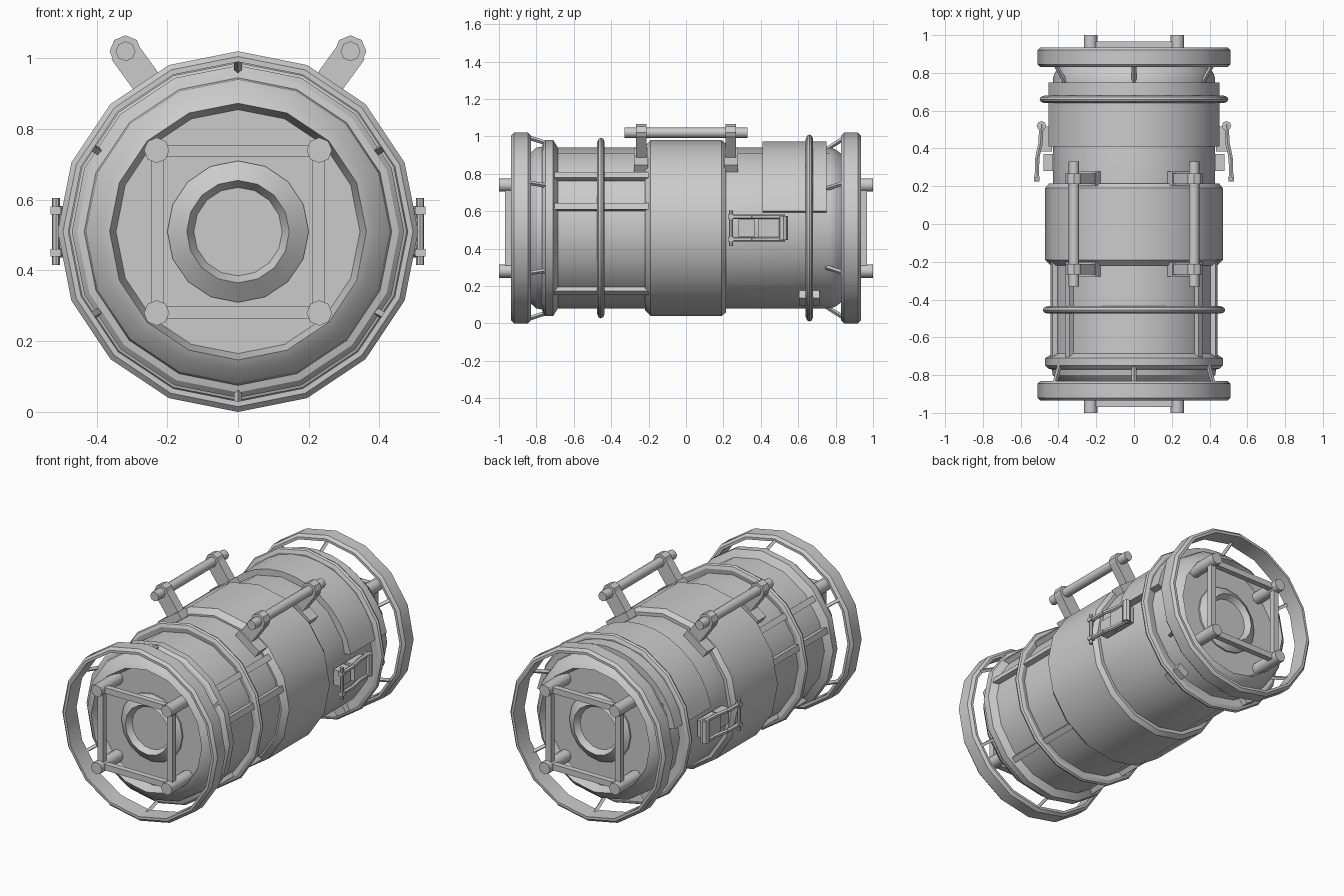
import bpy, bmesh
from math import sin, cos, pi, radians
from mathutils import Matrix, Vector

if "Cube" in bpy.data.objects:
    bpy.data.objects.remove(bpy.data.objects["Cube"])

metal = bpy.data.materials.new("grey_metal")
metal.use_nodes = True
GREY = (0.6, 0.6, 0.6, 1)
metal.diffuse_color = GREY
metal.node_tree.nodes["Principled BSDF"].inputs["Base Color"].default_value = GREY

AXIS = 0.51   # height of the long axis
made = []


def finish(name, bm, mirror="", angle=30):
    bmesh.ops.recalc_face_normals(bm, faces=bm.faces)
    mesh = bpy.data.meshes.new(name)
    bm.to_mesh(mesh)
    bm.free()
    mesh.materials.append(metal)
    ob = bpy.data.objects.new(name, mesh)
    bpy.context.collection.objects.link(ob)
    if mirror:
        mod = ob.modifiers.new("Mirror", "MIRROR")
        mod.use_axis = ["X" in mirror, "Y" in mirror, False]
    made.append((ob, angle))
    return ob


def lathe(name, profile, closed=False, sides=16, start=0, sweep=2 * pi):
    """Turn (y, radius) points around the long axis."""
    bm = bmesh.new()
    full = sweep > 6.28
    rows = []
    for i in range(sides if full else sides + 1):
        a = start + sweep * i / sides
        rows.append([bm.verts.new((r * cos(a), y, AXIS + r * sin(a))) for y, r in profile])
    n = len(profile)
    for i in range(sides):
        a, b = rows[i], rows[(i + 1) % len(rows)]
        for j in range(n if closed else n - 1):
            k = (j + 1) % n
            bm.faces.new((a[j], a[k], b[k], b[j]))
    if not full:
        bm.faces.new(rows[0])
        bm.faces.new(rows[-1])
    bmesh.ops.remove_doubles(bm, verts=bm.verts, dist=0.0001)
    return finish(name, bm)


def box(bm, centre, size, rot=None):
    m = Matrix.Translation(centre) @ (rot or Matrix()) @ Matrix.Diagonal((*size, 1))
    bmesh.ops.create_cube(bm, size=1, matrix=m)


def rod(bm, a, b, r, sides=8):
    a, b = Vector(a), Vector(b)
    d = b - a
    m = Matrix.Translation((a + b) / 2) @ d.to_track_quat("Z", "Y").to_matrix().to_4x4()
    bmesh.ops.create_cone(bm, cap_ends=True, segments=sides, radius1=r, radius2=r,
                          depth=d.length, matrix=m)


def polar(deg, r, y):
    a = radians(deg)
    return (r * cos(a), y, AXIS + r * sin(a))


def turn(deg):
    """Local x points outward at this angle round the long axis."""
    return Matrix.Rotation(-radians(deg), 4, "Y")


# Main shell, with domed lips and recessed end plates
lathe("shell", [(-0.80, 0), (-0.80, 0.345), (-0.86, 0.363), (-0.845, 0.39), (-0.80, 0.43),
                (-0.77, 0.435), (-0.765, 0.455), (-0.75, 0.47), (-0.71, 0.47), (-0.685, 0.43),
                (-0.22, 0.43), (-0.22, 0.44), (-0.19, 0.47), (0.19, 0.47), (0.215, 0.45),
                (0.215, 0.43), (0.77, 0.43), (0.80, 0.42), (0.845, 0.385), (0.86, 0.363),
                (0.80, 0.345), (0.80, 0)])

# Raised cover over the upper rear
lathe("rear_cover", [(0.41, 0.41), (0.41, 0.462), (0.75, 0.462), (0.75, 0.41)], True,
      14, radians(11.25), radians(157.5))

# Hoops around the shell
for name, y, r in (("front_hoop", -0.455, 0.483), ("rear_hoop", 0.66, 0.50)):
    lathe(name, [(y - 0.012, 0.42), (y - 0.02, r - 0.025), (y - 0.012, r - 0.006), (y, r),
                 (y + 0.012, r - 0.006), (y + 0.02, r - 0.025), (y + 0.012, 0.42)], True)

# End fittings: guard ring, struts, nozzle, pegs and frame
for end, s in (("front", -1), ("rear", 1)):
    lathe(end + "_guard_ring", [(s * y, r) for y, r in (
        (0.83, 0.48), (0.83, 0.495), (0.845, 0.51), (0.92, 0.51), (0.935, 0.495), (0.935, 0.48))], True)
    lathe(end + "_nozzle", [(s * y, r) for y, r in (
        (0.79, 0.2), (0.81, 0.2), (0.85, 0.145), (0.815, 0.125), (0.815, 0))])
    bm = bmesh.new()
    for k in range(6):
        rod(bm, polar(30 + 60 * k, 0.49, s * 0.86),
            polar(30 + 60 * k, 0.455 if s < 0 else 0.42, s * 0.75), 0.012, 4)
    finish(end + "_guard_struts", bm)
    bm = bmesh.new()
    for x in (-0.23, 0.23):
        for z in (-0.23, 0.23):
            rod(bm, (x, s * 0.79, AXIS + z), (x, s * 1.0, AXIS + z), 0.036)
    finish(end + "_pegs", bm, angle=50)
    bm = bmesh.new()
    for o in (-0.228, 0.228):
        box(bm, (o, s * 0.95, AXIS), (0.035, 0.035, 0.42))
        box(bm, (0, s * 0.95, AXIS + o), (0.42, 0.035, 0.035))
    finish(end + "_peg_frame", bm)

# Lengthwise ribs on the front section
bm = bmesh.new()
for deg in (39, 15, -50):
    box(bm, polar(deg, 0.435, -0.45), (0.035, 0.51, 0.035), turn(deg))
finish("ribs", bm, "X")

# Clips holding the rear hoop
bm = bmesh.new()
box(bm, polar(-57, 0.44, 0.66), (0.06, 0.11, 0.07), turn(-57))
finish("hoop_clips", bm, "X")

# Carrying handles
bm = bmesh.new()
rod(bm, (0.318, -0.33, 1.02), (0.318, 0.33, 1.02), 0.028)
finish("handle_bars", bm, "X", 50)
bm = bmesh.new()
lean = turn(54)
box(bm, (0.282, 0.24, 0.965), (0.14, 0.055, 0.085), lean)
rod(bm, (0.318, 0.2125, 1.02), (0.318, 0.2675, 1.02), 0.045)
box(bm, polar(55, 0.445, 0.24), (0.045, 0.075, 0.16), turn(55))
finish("handle_brackets", bm, "XY")

# Side latches: pivot block, catch, curved arms and pull rod
bm = bmesh.new()
box(bm, (0.465, 0.45, AXIS), (0.06, 0.13, 0.10))
box(bm, (0.455, 0.325, AXIS), (0.05, 0.09, 0.09))
rod(bm, (0.49, 0.52, AXIS - 0.065), (0.49, 0.52, AXIS + 0.065), 0.025)
path = ((0.49, 0.53), (0.495, 0.43), (0.512, 0.35), (0.515, 0.24))
for z in (AXIS - 0.06, AXIS + 0.06):
    for (x1, y1), (x2, y2) in zip(path, path[1:]):
        rod(bm, (x1, y1, z), (x2, y2, z), 0.013, 6)
    box(bm, (0.515, 0.24, z), (0.03, 0.03, 0.022))
rod(bm, (0.515, 0.24, 0.415), (0.515, 0.24, 0.605), 0.011)
finish("latches", bm, "X")

# Smooth the round parts and keep hard edges
for ob, angle in made:
    bpy.ops.object.select_all(action="DESELECT")
    ob.select_set(True)
    bpy.context.view_layer.objects.active = ob
    bpy.ops.object.shade_smooth_by_angle(angle=radians(angle))
